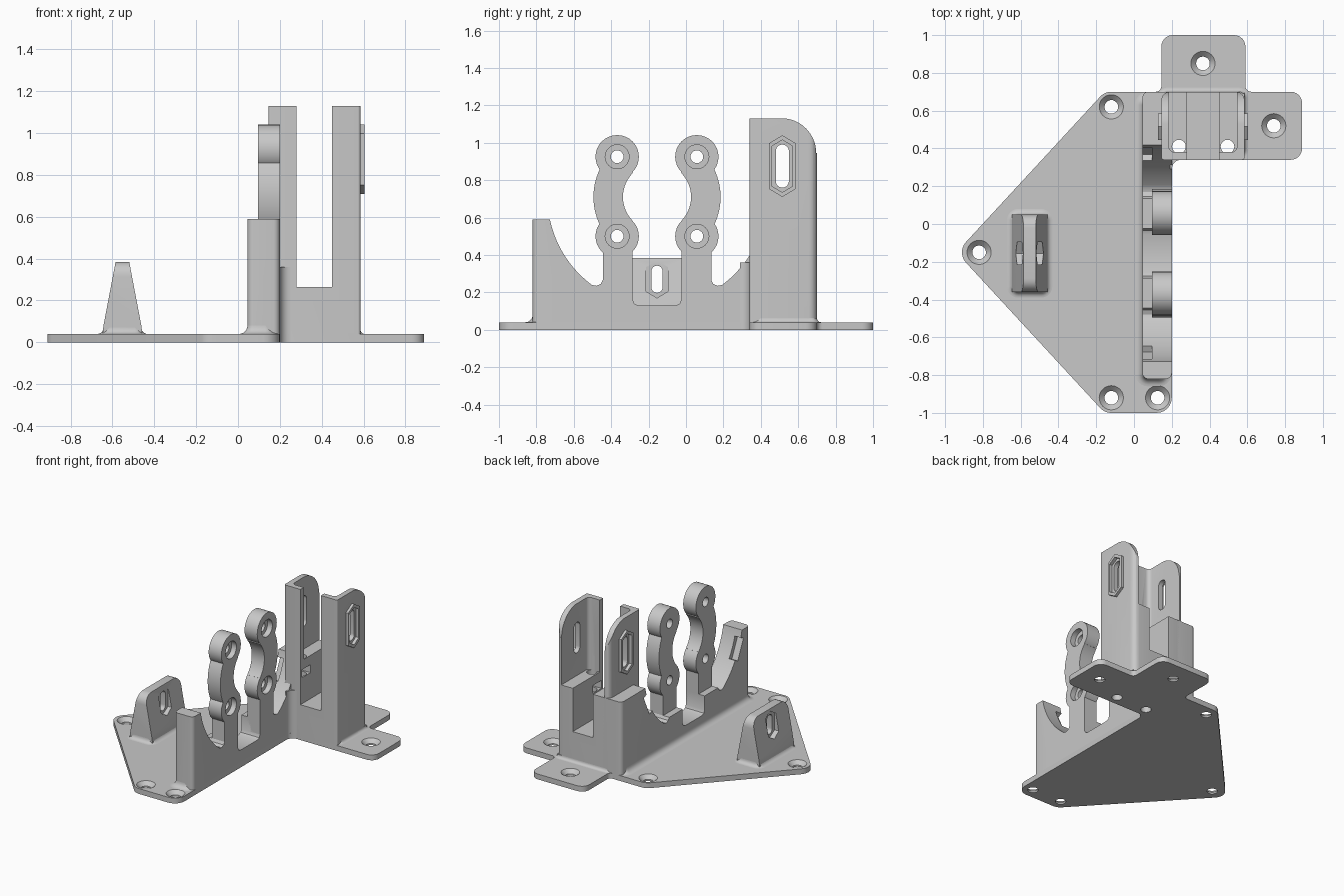
import bpy, bmesh, math
from mathutils import Vector

if "Cube" in bpy.data.objects:
    bpy.data.objects.remove(bpy.data.objects["Cube"])

grey = bpy.data.materials.new("plain_grey")
grey.use_nodes = True
GREY = (0.58, 0.58, 0.58, 1)
grey.diffuse_color = GREY
grey.node_tree.nodes["Principled BSDF"].inputs["Base Color"].default_value = GREY

MID_Y, MID_Z = -0.155, 0.71      # axis of the round cradle
PLATE = 0.04


def rounded(corners, n=6):
    """Outline from (x, y, radius) corners."""
    out = []
    for i, (x, y, r) in enumerate(corners):
        p = Vector((x, y))
        if r == 0:
            out.append(p)
            continue
        a = (Vector(corners[i - 1][:2]) - p).normalized()
        b = (Vector(corners[(i + 1) % len(corners)][:2]) - p).normalized()
        half = a.angle(b) / 2
        c = p + (a + b).normalized() * (r / math.sin(half))
        u = (p + a * (r / math.tan(half)) - c).normalized()
        v = (p + b * (r / math.tan(half)) - c).normalized()
        out += [c + u.slerp(v, k / n) * r for k in range(n + 1)]
    return out


def rect(x0, x1, y0, y1, r=0):
    return rounded([(x0, y0, r), (x1, y0, r), (x1, y1, r), (x0, y1, r)])


def arc(cx, cy, r, a0, a1, n=24):
    steps = [math.radians(a0 + (a1 - a0) * k / n) for k in range(n + 1)]
    return [(cx + r * math.cos(t), cy + r * math.sin(t)) for t in steps]


def circle(cx, cy, r, n=32):
    return arc(cx, cy, r, 0, 360, n)[:-1]


def loft(name, rings):
    """Closed solid through rings of equal point count."""
    bm = bmesh.new()
    loops = [[bm.verts.new(p) for p in ring] for ring in rings]
    for a, b in zip(loops, loops[1:]):
        for i in range(len(a)):
            bm.faces.new((a[i - 1], a[i], b[i], b[i - 1]))
    bm.faces.new(loops[0])
    bm.faces.new(loops[-1])
    bmesh.ops.recalc_face_normals(bm, faces=bm.faces)
    mesh = bpy.data.meshes.new(name)
    bm.to_mesh(mesh)
    bm.free()
    mesh.materials.append(grey)
    ob = bpy.data.objects.new(name, mesh)
    bpy.context.collection.objects.link(ob)
    return ob


def prism(name, pts, axis, a, b):
    place = {"x": lambda p, d: (d, p[0], p[1]),
             "y": lambda p, d: (p[0], d, p[1]),
             "z": lambda p, d: (p[0], p[1], d)}[axis]
    return loft(name, [[place(p, d) for p in pts] for d in (a, b)])


def combine(ob, other, op="DIFFERENCE"):
    mod = ob.modifiers.new("bool", "BOOLEAN")
    mod.operation, mod.object, mod.solver = op, other, "EXACT"
    bpy.context.view_layer.objects.active = ob
    bpy.ops.object.modifier_apply(modifier=mod.name)
    bpy.data.objects.remove(other)


def hexagon(cy, cz, w, h):
    """Tall hexagon pointed at top and bottom."""
    e = h / 2 - w * 0.3
    return [(cy - w / 2, cz - e), (cy, cz - h / 2), (cy + w / 2, cz - e),
            (cy + w / 2, cz + e), (cy, cz + h / 2), (cy - w / 2, cz + e)]


def slot(cy, cz, w, h):
    return rect(cy - w / 2, cy + w / 2, cz - h / 2, cz + h / 2, w * 0.499)


def skirt(name, x0, x1, y0, y1, r):
    """Concave fillet running round the foot of a part."""
    rings = []
    for k in range(7):
        t = math.radians(15 * k)
        o, z = r * (1 - math.sin(t)), PLATE + r * (1 - math.cos(t))
        rings.append([(p[0], p[1], z) for p in
                      rect(x0 - o, x1 + o, y0 - o, y1 + o, 0.03 + o)])
    return loft(name, rings)


# Base plate with mounting tabs and countersunk holes
base = prism("base_plate", rounded([
    (0.2, -1, 0.08), (-0.155, -1, 0.08), (-0.94, -0.15, 0.08),
    (-0.155, 0.7, 0.08), (0.145, 0.7, 0.03), (0.145, 1, 0.06),
    (0.59, 1, 0.06), (0.59, 0.7, 0.03), (0.89, 0.7, 0.06),
    (0.89, 0.34, 0.06), (0.2, 0.34, 0.05)]), "z", 0, PLATE)
for x, y in [(-0.12, 0.62), (-0.12, -0.92), (0.125, -0.92),
             (-0.82, -0.15), (0.365, 0.85), (0.74, 0.52)]:
    combine(base, loft("cutter", [[(*p, z) for p in circle(x, y, r)] for z, r in
                       ((-0.01, 0.036), (0.012, 0.036), (PLATE, 0.064), (0.05, 0.064))]))

# Cradle wall: half profile mirrored about the cradle axis
R = 0.585
half = [(-0.82, 0), (-0.82, 0.59)] + arc(MID_Y, MID_Z, R, 191.8, 233.5)
half += [(-0.48, 0.235), (-0.455, 0.245), (-0.445, 0.265), (-0.285, 0.265),
         (-0.285, 0.16), (-0.276, 0.139), (-0.255, 0.13)]
other = [(2 * MID_Y - y, z) for y, z in reversed(half)]
other[-2:] = [(0.7, 0.59), (0.7, 0)]
wall = prism("cradle_wall", half + other, "x", 0.045, 0.2)
for s in (-1, 1):
    # locating notches in the rim
    t = math.radians(270 + s * 65)
    c = Vector((MID_Y + R * math.cos(t), MID_Z + R * math.sin(t)))
    n, g = Vector((math.cos(t), math.sin(t))) * 0.03, Vector((-math.sin(t), math.cos(t))) * 0.08
    combine(wall, prism("cutter", [c - n - g, c + n - g, c + n + g, c - n + g],
                        "x", 0.03, 0.095))
# softened upright edges on the wall
combine(wall, prism("outline", rounded([(0.045, -0.82, 0.03), (0.2, -0.82, 0.03),
                                        (0.2, 0.7, 0), (0.045, 0.7, 0.03)]),
                    "z", -0.1, 1), "INTERSECT")
skirt("wall_fillet", 0.045, 0.16, -0.82, 0.66, 0.04)

# Two curved clip arms with screw eyes
for s, label in ((-1, "front"), (1, "rear")):
    def flip(pts):
        return [(MID_Y + s * (p[0] - MID_Y), p[1]) for p in pts]
    sweep = arc(MID_Y, MID_Z, 0.34, -45, 45) + arc(MID_Y, MID_Z, 0.182, 45, -45)
    arm = prism(label + "_clip_arm", flip(sweep), "x", 0.095, 0.2)
    combine(arm, prism("leg", flip(rect(-0.025, 0.135, 0.1, 0.5)), "x", 0.095, 0.2), "UNION")
    for z in (0.5, 0.925):
        combine(arm, prism("eye", flip(circle(0.058, z, 0.116)), "x", 0.095, 0.2), "UNION")
    for z in (0.5, 0.925):
        combine(arm, prism("cutter", flip(circle(0.058, z, 0.034)), "x", 0, 0.3))
        combine(arm, prism("cutter", flip(circle(0.058, z, 0.064)), "x", 0.16, 0.3))

# Tower: solid foot, hollow upper part open at the back
tower = prism("tower", rounded([(0.145, 0.34, 0.012), (0.585, 0.34, 0.012),
                                (0.585, 0.7, 0.045), (0.145, 0.7, 0.045)]), "z", 0, 1.13)
for x in (0.14, 0.59):
    combine(tower, prism("boss", hexagon(0.515, 0.875, 0.14, 0.33), "x",
                         x - 0.014, x + 0.014), "UNION")
combine(tower, prism("cutter", rounded([(0.185, 0.38, 0.03), (0.545, 0.38, 0.03),
                                        (0.545, 0.8, 0), (0.185, 0.8, 0)]), "z", 0.59, 1.3))
combine(tower, prism("cutter", rect(0.28, 0.45, 0.2, 0.8), "z", 0.265, 1.3))
combine(tower, prism("cutter", arc(0.51, 0.945, 0.186, 0, 90, 16) + [(0.51, 1.3), (0.9, 1.3), (0.9, 0.945)],
                     "x", 0, 0.8))
combine(tower, prism("cutter", slot(0.515, 0.875, 0.07, 0.23), "x", 0, 0.8))
for a, b in ((0.1, 0.15), (0.58, 0.65)):
    combine(tower, prism("cutter", hexagon(0.515, 0.875, 0.108, 0.28), "x", a, b))
for x, a, b in ((0.238, 0.2, 0.3), (0.495, 0.43, 0.53)):
    combine(tower, prism("cutter", rect(a, b, 0.36, 0.46), "z", 0.46, 0.52))
    for part in (tower, base):
        combine(part, prism("cutter", circle(x, 0.41, 0.036), "z", -0.1, 0.7))
# foot fillets stop short of the screw holes
skirt("tower_fillet_right", 0.555, 0.585, 0.37, 0.69, 0.022)
skirt("tower_fillet_back", 0.145, 0.585, 0.55, 0.7, 0.022)
prism("corner_fillet", [(0.19, 0.35), (0.19, 0.29)] + arc(0.25, 0.29, 0.05, 180, 90, 8)
      + [(0.25, 0.35)], "z", 0, 0.36)

# Wedge-shaped support with nut pocket
support = prism("wedge_support", [(-0.65, 0.02), (-0.643, 0.08), (-0.585, 0.385),
                                  (-0.52, 0.385), (-0.462, 0.08), (-0.455, 0.02)],
                "y", -0.36, 0.05)
outline = rounded([(-0.36, 0, 0), (0.05, 0, 0), (0.05, 0.385, 0.07), (-0.36, 0.385, 0.07)])
combine(support, prism("outline", outline, "x", -0.8, -0.3), "INTERSECT")
combine(support, prism("cutter", slot(MID_Y, 0.27, 0.06, 0.145), "x", -0.8, -0.3))
for a, b in ((-0.8, -0.585), (-0.515, -0.3)):
    combine(support, prism("cutter", hexagon(MID_Y, 0.27, 0.12, 0.2), "x", a, b))
skirt("support_fillet", -0.643, -0.462, -0.36, 0.05, 0.03)

# Smooth curved faces, keep edges crisp
for ob in bpy.context.scene.objects:
    ob.select_set(ob.type == "MESH")
bpy.context.view_layer.objects.active = base
bpy.ops.object.shade_smooth_by_angle(angle=math.radians(30))
